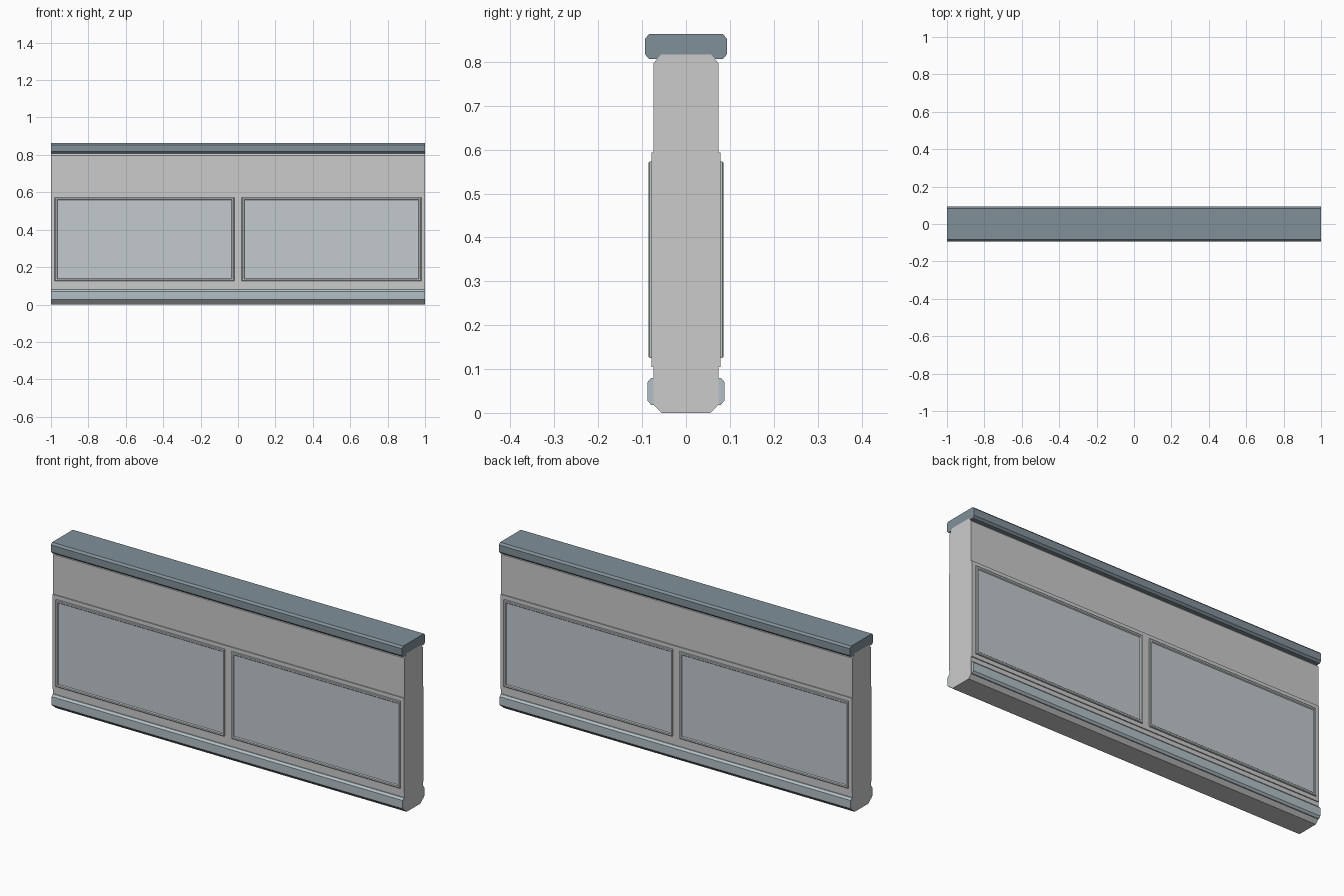
import bpy, bmesh

if "Cube" in bpy.data.objects:
    bpy.data.objects.remove(bpy.data.objects["Cube"])


def material(name, rgb):
    m = bpy.data.materials.new(name)
    m.diffuse_color = (*rgb, 1)
    m.use_nodes = True
    m.node_tree.nodes["Principled BSDF"].inputs["Base Color"].default_value = m.diffuse_color
    return m


def finish(name, bm, mat=None):
    bmesh.ops.recalc_face_normals(bm, faces=bm.faces)
    mesh = bpy.data.meshes.new(name)
    bm.to_mesh(mesh)
    bm.free()
    ob = bpy.data.objects.new(name, mesh)
    bpy.context.collection.objects.link(ob)
    if mat:
        mesh.materials.append(mat)
    return ob


def extrude_profile(name, half, half_len, mat=None):
    """Mirror a half profile of (y, z) points and sweep it along x."""
    pts = half + [(-y, z) for y, z in reversed(half)]
    bm = bmesh.new()
    face = bm.faces.new([bm.verts.new((-half_len, y, z)) for y, z in pts])
    out = bmesh.ops.extrude_face_region(bm, geom=[face])
    verts = [g for g in out["geom"] if isinstance(g, bmesh.types.BMVert)]
    bmesh.ops.translate(bm, verts=verts, vec=(2 * half_len, 0, 0))
    return finish(name, bm, mat)


def panel(name, x0, x1, z0, z1, side, mat):
    """Panel with a raised bevelled rim, made from nested rectangles (inset, depth)."""
    steps = [(0, .076), (0, .083), (.003, .0855), (.011, .0855), (.015, .081)]
    bm = bmesh.new()
    rings = [[bm.verts.new((x, side * d, z)) for x, z in
              ((x0 + i, z0 + i), (x1 - i, z0 + i), (x1 - i, z1 - i), (x0 + i, z1 - i))]
             for i, d in steps]
    for a, b in zip(rings, rings[1:]):
        for k in range(4):
            n = (k + 1) % 4
            bm.faces.new((a[k], a[n], b[n], b[k]))
    bm.faces.new(rings[-1])
    bm.faces.new(rings[0][::-1])
    return finish(name, bm, mat)


cap_mat = material("cap_slate", (.22, .28, .32))
base_mat = material("base_blue_grey", (.45, .53, .57))
panel_mat = material("panel_grey", (.55, .59, .61))

# Wall core: chamfered foot and top, slightly raised middle band
extrude_profile("wall_body", [
    (.056, 0), (.074, .018), (.074, .105), (.079, .105), (.079, .593),
    (.074, .593), (.074, .797), (.057, .817)], 1)

# Skirting and coping
extrude_profile("skirting", [
    (.074, .018), (.079, .018), (.088, .028), (.088, .07),
    (.079, .08), (.074, .08)], .9995, base_mat)
extrude_profile("coping", [
    (.084, .807), (.0935, .817), (.0935, .853), (.084, .863)], .9995, cap_mat)

# Two framed panels on each face
for side, face in ((-1, "front"), (1, "back")):
    for x0, x1, lr in ((-.98, -.02, "left"), (.02, .98, "right")):
        panel(f"{face}_panel_{lr}", x0, x1, .125, .573, side, panel_mat)
